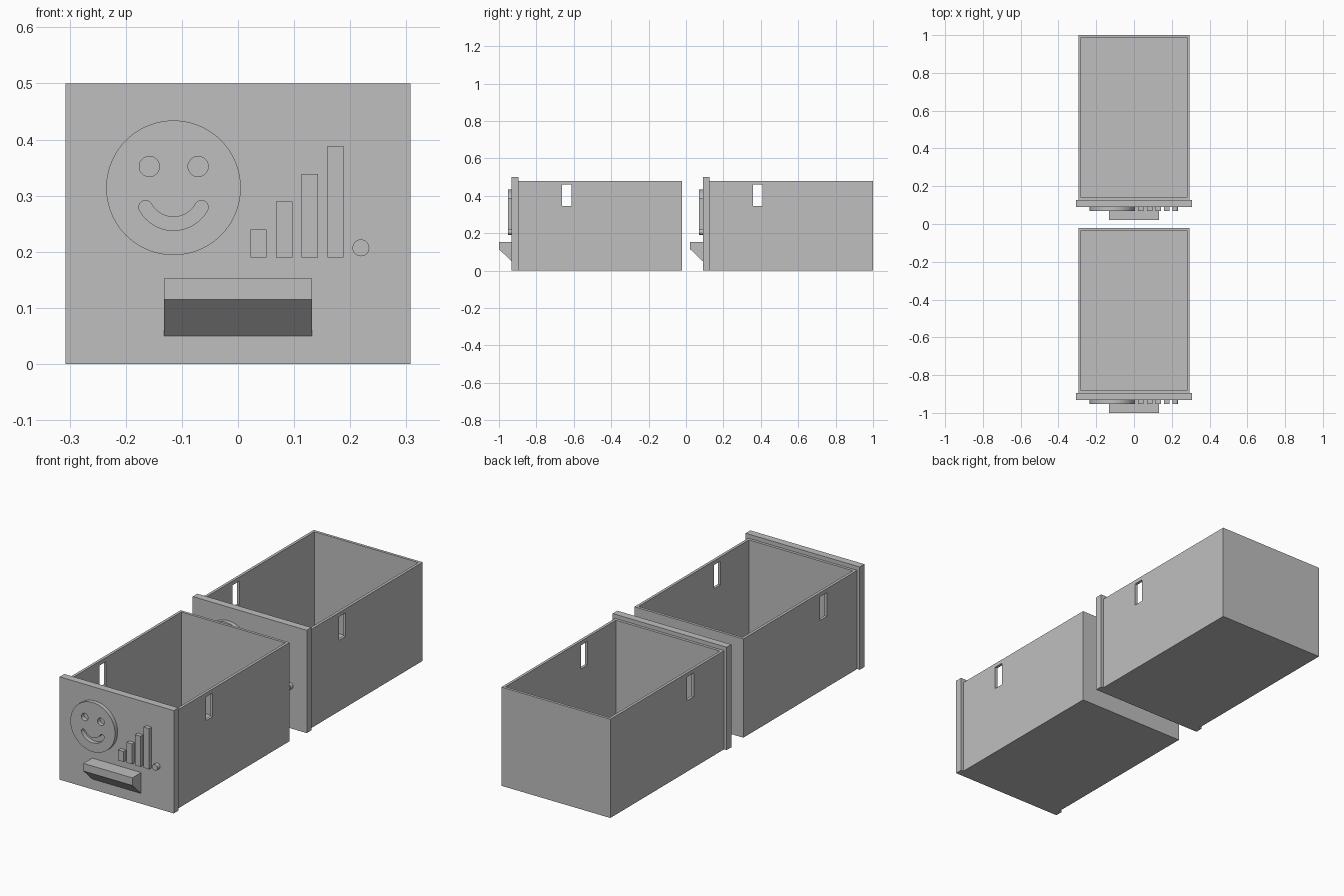
import bpy, bmesh
from math import pi, sin, cos, radians
from mathutils import Matrix

if "Cube" in bpy.data.objects:
    bpy.data.objects.remove(bpy.data.objects["Cube"], do_unlink=True)

grey = bpy.data.materials.new("light grey")
grey.use_nodes = True
GREY = (0.52, 0.52, 0.52, 1)
grey.diffuse_color = GREY
grey.node_tree.nodes["Principled BSDF"].inputs["Base Color"].default_value = GREY


def activate(obj):
    bpy.ops.object.select_all(action="DESELECT")
    obj.select_set(True)
    bpy.context.view_layer.objects.active = obj


def block(name, x, y, z):
    """Box from (min, max) spans."""
    bm = bmesh.new()
    bmesh.ops.create_cube(bm, size=1)
    spans = (x, y, z)
    for v in bm.verts:
        v.co = [lo + (c + 0.5) * (hi - lo) for c, (lo, hi) in zip(v.co, spans)]
    mesh = bpy.data.meshes.new(name)
    bm.to_mesh(mesh)
    bm.free()
    mesh.materials.append(grey)
    obj = bpy.data.objects.new(name, mesh)
    bpy.context.collection.objects.link(obj)
    return obj


def prism(name, loops, depth, matrix, smooth=False):
    """Extrude closed outlines; inner outlines become holes."""
    curve = bpy.data.curves.new(name, "CURVE")
    curve.dimensions = "2D"
    curve.fill_mode = "BOTH"
    curve.extrude = depth / 2
    for loop in loops:
        spline = curve.splines.new("POLY")
        spline.points.add(len(loop) - 1)
        for p, (u, v) in zip(spline.points, loop):
            p.co = (u, v, 0, 1)
        spline.use_cyclic_u = True
    obj = bpy.data.objects.new(name, curve)
    bpy.context.collection.objects.link(obj)
    activate(obj)
    bpy.ops.object.convert(target="MESH")
    obj = bpy.context.object
    mesh = obj.data
    bm = bmesh.new()
    bm.from_mesh(mesh)
    bmesh.ops.remove_doubles(bm, verts=bm.verts, dist=0.0001)
    bm.transform(matrix)
    bmesh.ops.recalc_face_normals(bm, faces=bm.faces)
    for f in bm.faces:
        f.smooth = False
        f.material_index = 0
    bm.to_mesh(mesh)
    bm.free()
    mesh.materials.clear()
    mesh.materials.append(grey)
    if smooth:
        activate(obj)
        bpy.ops.object.shade_smooth_by_angle(angle=radians(30))
    return obj


def arc(cx, cz, r, start=0.0, end=2 * pi, n=48):
    return [(cx + r * cos(start + (end - start) * i / n),
             cz + r * sin(start + (end - start) * i / n)) for i in range(n)]


def smile(cx, cz, r, half_angle, w):
    """Curved slot with rounded ends."""
    a, b = -pi / 2 - half_angle, -pi / 2 + half_angle
    ends = [(cx + r * cos(t), cz + r * sin(t)) for t in (a, b)]
    return (arc(cx, cz, r + w, a, b, 24) + arc(*ends[1], w, b, b + pi, 10)
            + arc(cx, cz, r - w, b, a, 24) + arc(*ends[0], w, a + pi, a + 2 * pi, 10))


def tray(name, y0, y1):
    """Open box with a slot through each side wall."""
    obj = block(name, (-0.293, 0.293), (y0, y1), (0, 0.48))
    bm = bmesh.new()
    bm.from_mesh(obj.data)
    top = max(bm.faces, key=lambda f: f.calc_center_median().z)
    bmesh.ops.inset_region(bm, faces=[top], thickness=0.019)
    floor = bmesh.ops.extrude_face_region(bm, geom=[top])["geom"]
    bmesh.ops.delete(bm, geom=[top], context="FACES")
    for v in floor:
        if isinstance(v, bmesh.types.BMVert):
            v.co.z = 0.02
    bmesh.ops.recalc_face_normals(bm, faces=bm.faces)
    bm.to_mesh(obj.data)
    bm.free()
    cutter = block("slot_cutter", (-0.5, 0.5), (y0 + 0.232, y0 + 0.283), (0.345, 0.46))
    cutter.hide_render = True
    cut = obj.modifiers.new("slots", "BOOLEAN")
    cut.operation = "DIFFERENCE"
    cut.solver = "EXACT"
    cut.object = cutter
    activate(obj)
    bpy.ops.object.modifier_apply(modifier=cut.name)
    bpy.data.objects.remove(cutter, do_unlink=True)


def drawer(prefix, y):
    """One drawer, with y at the foremost edge of its handle."""
    tray(prefix + "_tray", y + 0.104, y + 0.978)
    block(prefix + "_front_panel", (-0.307, 0.307), (y + 0.068, y + 0.104), (0, 0.5))

    # Raised face with cut eyes and mouth
    on_panel = Matrix.Translation((0, y + 0.058, 0)) @ Matrix.Rotation(pi / 2, 4, "X")
    loops = [arc(-0.115, 0.314, 0.12, n=72), smile(-0.115, 0.307, 0.057, radians(61), 0.012)]
    loops += [arc(ex, 0.352, 0.018, n=32) for ex in (-0.158, -0.071)]
    prism(prefix + "_smiling_face", loops, 0.02, on_panel, smooth=True)

    # Rising bars and dot
    for i in range(4):
        x = 0.022 + 0.0457 * i
        block(f"{prefix}_bar_{i + 1}", (x, x + 0.029), (y + 0.048, y + 0.068),
              (0.19, 0.24 + 0.0494 * i))
    prism(prefix + "_dot", [arc(0.219, 0.207, 0.015, n=32)], 0.02, on_panel, smooth=True)

    # Handle with sloped underside
    across = Matrix(((0, 0, 1, 0), (1, 0, 0, y), (0, 1, 0, 0), (0, 0, 0, 1)))
    profile = [(0, 0.152), (0, 0.115), (0.068, 0.05), (0.068, 0.152)]
    prism(prefix + "_handle", [profile], 0.264, across)


drawer("front", -1.0)
drawer("back", 0.022)
